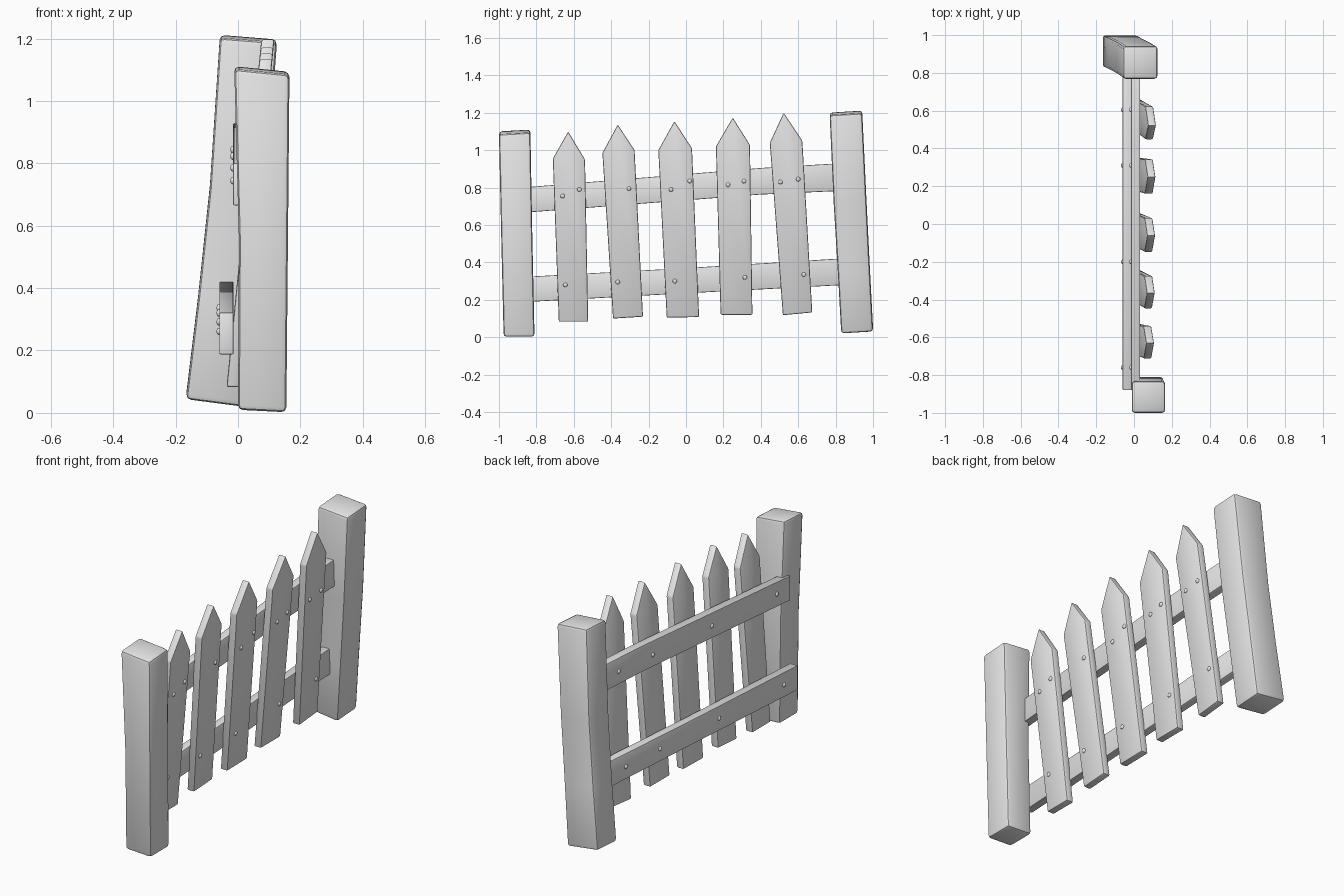
import bpy, bmesh, math
from mathutils import Vector

if "Cube" in bpy.data.objects:
    bpy.data.objects.remove(bpy.data.objects["Cube"])

grey = bpy.data.materials.new("plain_grey")
grey.diffuse_color = (0.8, 0.8, 0.8, 1)
grey.use_nodes = True
grey.node_tree.nodes["Principled BSDF"].inputs["Base Color"].default_value = grey.diffuse_color


def loft(name, rings, bevel):
    """Skin matching rings of points, cap both ends and round the hard edges."""
    bm = bmesh.new()
    loops = [[bm.verts.new(p) for p in ring] for ring in rings]
    n = len(loops[0])
    for a, b in zip(loops, loops[1:]):
        for i in range(n):
            j = (i + 1) % n
            bm.faces.new((a[i], a[j], b[j], b[i]))
    bm.faces.new(loops[0][::-1])
    bm.faces.new(loops[-1])
    bmesh.ops.recalc_face_normals(bm, faces=bm.faces)
    hard = [e for e in bm.edges if e.calc_face_angle() > math.radians(25)]
    bmesh.ops.bevel(bm, geom=hard, offset=bevel, segments=2, profile=0.5,
                    affect='EDGES', clamp_overlap=True)
    mesh = bpy.data.meshes.new(name)
    bm.to_mesh(mesh)
    bm.free()
    ob = bpy.data.objects.new(name, mesh)
    bpy.context.collection.objects.link(ob)
    finish(ob)


def finish(ob):
    ob.data.materials.append(grey)
    bpy.ops.object.select_all(action='DESELECT')
    ob.select_set(True)
    bpy.context.view_layer.objects.active = ob
    bpy.ops.object.shade_smooth_by_angle(angle=math.radians(40))


def post(name, sections):
    """Sections: x0, x1, y0, y1, z, slope of the section along x and y."""
    rings = []
    for x0, x1, y0, y1, z, sx, sy in sections:
        cx, cy = (x0 + x1) / 2, (y0 + y1) / 2
        rings.append([(x, y, z + sx * (x - cx) + sy * (y - cy))
                      for x, y in ((x0, y0), (x1, y0), (x1, y1), (x0, y1))])
    loft(name, rings, 0.016)


# Posts: the near one almost upright, the far one leaning and bowed
post("front_post", [(0.0, 0.155, -0.975, -0.81, 0.006, -0.05, 0.0),
                    (0.003, 0.16, -0.988, -0.822, 0.55, -0.08, 0.03),
                    (-0.012, 0.165, -1.0, -0.832, 1.098, -0.1, 0.06)])
post("back_post", [(-0.167, 0.02, 0.83, 1.0, 0.036, -0.13, 0.06),
                   (-0.128, 0.052, 0.812, 0.983, 0.36, -0.1, 0.06),
                   (-0.09, 0.088, 0.79, 0.965, 0.72, -0.08, 0.06),
                   (-0.058, 0.125, 0.768, 0.942, 1.2, -0.08, 0.06)])


# Rails: bottom and top heights at stations along y
def rail(name, x0, x1, stations):
    loft(name, [[(x0, y, lo), (x1, y, lo), (x1, y, hi), (x0, y, hi)]
                for y, lo, hi in stations], 0.005)


rail("upper_rail", -0.016, 0.032,
     [(-0.88, 0.665, 0.80), (0.4, 0.763, 0.905), (0.82, 0.782, 0.93)])
rail("lower_rail", -0.06, -0.014,
     [(-0.88, 0.187, 0.322), (0.0, 0.235, 0.37), (0.86, 0.28, 0.423)])


# Pickets lean outward towards the top
def lean(z):
    return -0.045 + 0.1 * z


THICK = 0.042
pickets = [  # bottom left, bottom right, right shoulder, peak, left shoulder
    [(-0.68, 0.083), (-0.523, 0.083), (-0.54, 0.95), (-0.63, 1.10), (-0.712, 0.955)],
    [(-0.39, 0.10), (-0.23, 0.11), (-0.275, 1.0), (-0.365, 1.137), (-0.447, 0.985)],
    [(-0.103, 0.105), (0.07, 0.108), (0.032, 1.01), (-0.062, 1.155), (-0.148, 1.0)],
    [(0.185, 0.12), (0.355, 0.12), (0.342, 1.028), (0.25, 1.174), (0.16, 1.02)],
    [(0.518, 0.118), (0.675, 0.133), (0.622, 1.05), (0.522, 1.2), (0.448, 1.04)],
]
for i, outline in enumerate(pickets):
    loft(f"picket_{i + 1}",
         [[(lean(z) + d, y, z) for y, z in outline] for d in (0, THICK)], 0.007)


# Nail heads, flattened against the boards
def nail(name, x, y, z):
    bpy.ops.mesh.primitive_uv_sphere_add(segments=10, ring_count=6, radius=0.012,
                                         location=(x, y, z))
    ob = bpy.context.object
    ob.name = name
    ob.scale.x = 0.7
    finish(ob)


front_nails = [(-0.66, 0.755), (-0.57, 0.79), (-0.305, 0.795), (-0.08, 0.79),
               (0.02, 0.835), (0.225, 0.815), (0.31, 0.835), (0.505, 0.83),
               (0.6, 0.845), (-0.645, 0.28), (-0.365, 0.295), (-0.06, 0.3),
               (0.315, 0.32), (0.63, 0.335)]
for y, z in front_nails:
    on_picket = any(min(p[0] for p in o) < y < max(p[0] for p in o) and
                    abs(y - (o[0][0] + o[2][0]) / 2) < 0.085 for o in pickets)
    rail_x = 0.032 if z > 0.5 else -0.014
    nail("front_nail", lean(z) + THICK if on_picket else rail_x, y, z)
for y in (-0.76, -0.2, 0.31, 0.605):
    nail("upper_back_nail", -0.017, y, 0.80 + 0.073 * y)
    nail("lower_back_nail", -0.061, y, 0.303 + 0.055 * y)
